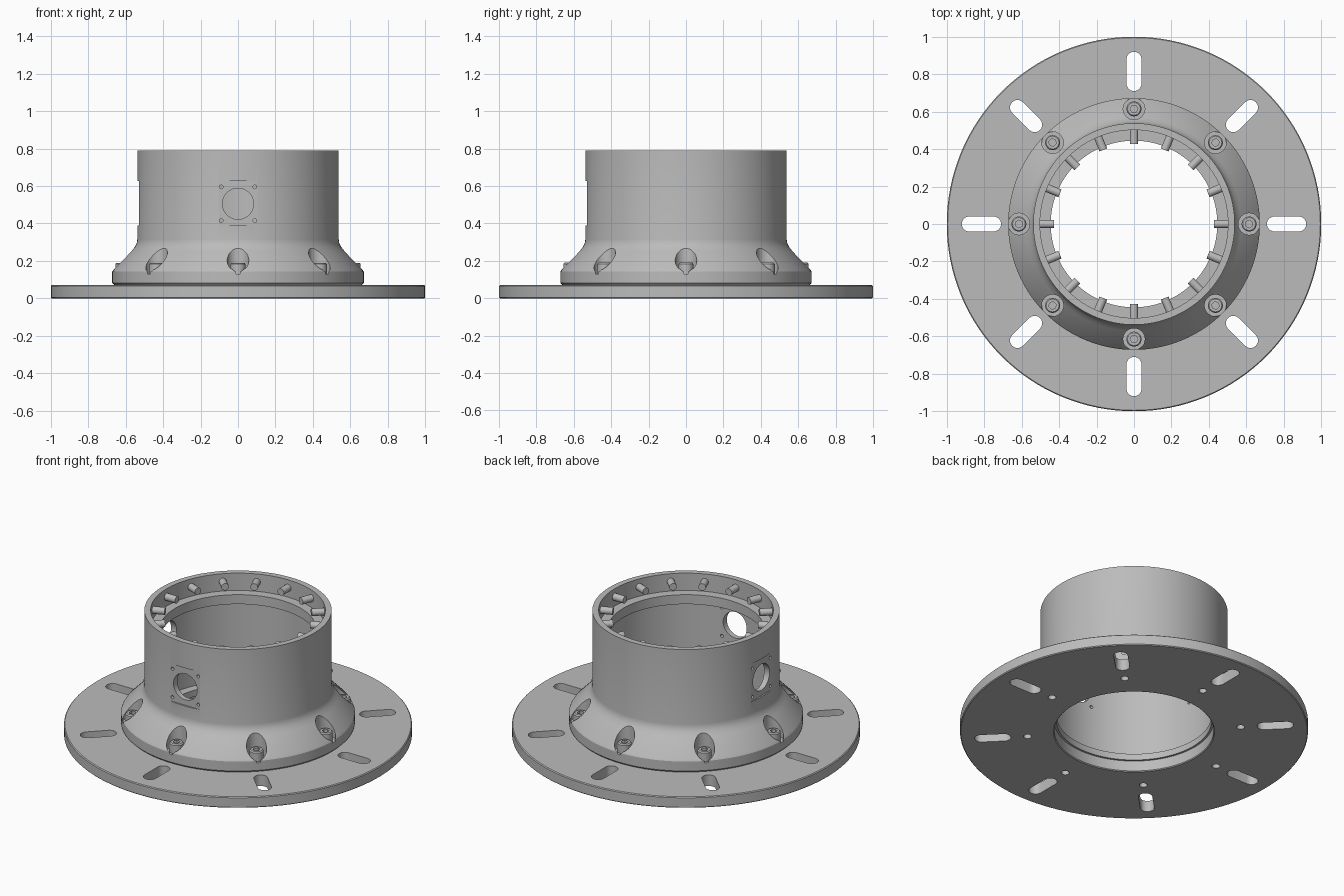
import bpy
import bmesh
from math import cos, sin, pi, radians
from mathutils import Matrix, Vector

cube = bpy.data.objects.get("Cube")
if cube:
    bpy.data.objects.remove(cube, do_unlink=True)

# One machined metal colour
metal = bpy.data.materials.new("machined_grey")
metal.use_nodes = True
GREY = (0.5, 0.5, 0.5, 1)
metal.diffuse_color = GREY
metal.node_tree.nodes["Principled BSDF"].inputs["Base Color"].default_value = GREY

EIGHTHS = [i * pi / 4 for i in range(8)]
SIXTEENTHS = [i * pi / 8 for i in range(16)]
BOLT_R = 0.615


def make_object(name, bm):
    bmesh.ops.recalc_face_normals(bm, faces=bm.faces)
    mesh = bpy.data.meshes.new(name)
    bm.to_mesh(mesh)
    bm.free()
    obj = bpy.data.objects.new(name, mesh)
    bpy.context.collection.objects.link(obj)
    mesh.materials.append(metal)
    return obj


def lathe(bm, profile, steps, offset=(0, 0, 0)):
    """Revolve a closed (radius, z) outline about a vertical axis."""
    off = Vector(offset)
    verts = [bm.verts.new(Vector((r, 0, z)) + off) for r, z in profile]
    edges = [bm.edges.new((a, b)) for a, b in zip(verts, verts[1:] + verts[:1])]
    bmesh.ops.spin(bm, geom=verts + edges, cent=off, axis=(0, 0, 1),
                   angle=2 * pi, steps=steps, use_merge=True)
    bmesh.ops.remove_doubles(bm, verts=bm.verts, dist=1e-5)


def cylinder(bm, radius, length, matrix, sides=32):
    bmesh.ops.create_cone(bm, cap_ends=True, segments=sides, radius1=radius,
                          radius2=radius, depth=length, matrix=matrix)


def post(bm, radius, z0, z1, angle, sides=32):
    """Vertical cylinder on the bolt circle."""
    place = Matrix.Rotation(angle, 4, 'Z') @ Matrix.Translation((BOLT_R, 0, (z0 + z1) / 2))
    cylinder(bm, radius, z1 - z0, place, sides)


def radial(angle, distance, side=0, z=0):
    """Matrix that points a cylinder outward along the given direction."""
    return (Matrix.Rotation(angle, 4, 'Z') @ Matrix.Translation((distance, side, z))
            @ Matrix.Rotation(pi / 2, 4, 'Y'))


def slot(bm, angle, r0, r1, half_width, height):
    """Round-ended slot prism lying along a radius."""
    outline = []
    for centre, start in ((r1 - half_width, -pi / 2), (r0 + half_width, pi / 2)):
        for i in range(13):
            a = start + pi * i / 12
            outline.append((centre + half_width * cos(a), half_width * sin(a), -height))
    turn = Matrix.Rotation(angle, 3, 'Z')
    face = bm.faces.new([bm.verts.new(turn @ Vector(p)) for p in outline])
    top = bmesh.ops.extrude_face_region(bm, geom=[face])["geom"]
    bmesh.ops.translate(bm, vec=(0, 0, 2 * height),
                        verts=[v for v in top if isinstance(v, bmesh.types.BMVert)])


def cut(obj, bm):
    cutter = make_object("cutter", bm)
    cutter.hide_render = True
    mod = obj.modifiers.new("cut", 'BOOLEAN')
    mod.operation = 'DIFFERENCE'
    mod.solver = 'EXACT'
    mod.object = cutter
    bpy.context.view_layer.objects.active = obj
    bpy.ops.object.modifier_apply(modifier=mod.name)
    bpy.data.objects.remove(cutter, do_unlink=True)


def smooth(obj):
    bpy.ops.object.select_all(action='DESELECT')
    obj.select_set(True)
    bpy.context.view_layer.objects.active = obj
    bpy.ops.object.shade_smooth_by_angle(angle=radians(25))


# Base flange with slots and bolt holes
bm = bmesh.new()
lathe(bm, [(0.463, 0), (0.995, 0), (1, 0.005), (1, 0.065), (0.995, 0.07),
           (0.458, 0.07), (0.458, 0.005)], 128)
flange = make_object("base_flange", bm)
bm = bmesh.new()
for a in EIGHTHS:
    slot(bm, a, 0.71, 0.92, 0.04, 0.2)
    post(bm, 0.023, -0.1, 0.2, a)
cut(flange, bm)

# Housing: flared foot, straight wall, bore with an inner lip
bm = bmesh.new()
lathe(bm, [(0.445, 0.07), (0.66, 0.07), (0.672, 0.082), (0.672, 0.142), (0.666, 0.153),
           (0.572, 0.25), (0.552, 0.273), (0.541, 0.295), (0.538, 0.315),
           (0.538, 0.79), (0.502, 0.79), (0.502, 0.68), (0.445, 0.68),
           (0.445, 0.62), (0.497, 0.62), (0.497, 0.11), (0.445, 0.11)], 128)
housing = make_object("housing", bm)

# Bolt pockets in the flare
bm = bmesh.new()
for a in EIGHTHS:
    post(bm, 0.058, 0.13, 0.5, a)
cut(housing, bm)
bm = bmesh.new()
for a in EIGHTHS:
    post(bm, 0.023, 0.0, 0.2, a)
cut(housing, bm)

# Flat connector pads on the front and right, then their openings
PADS = (-pi / 2, pi)
bm = bmesh.new()
for a in PADS:
    place = Matrix.Rotation(a, 4, 'Z') @ Matrix.Translation((0.628, 0, 0.508))
    bmesh.ops.create_cube(bm, size=1, matrix=place @ Matrix.Diagonal((0.2, 0.3, 0.24, 1)))
cut(housing, bm)
bm = bmesh.new()
for a in PADS:
    cylinder(bm, 0.083, 0.3, radial(a, 0.5, 0, 0.505), 48)
    for side in (-0.09, 0.09):
        for z in (0.415, 0.595):
            cylinder(bm, 0.01, 0.3, radial(a, 0.5, side, z), 16)
cut(housing, bm)

# Locating pins around the inside of the rim
bm = bmesh.new()
for a in SIXTEENTHS:
    cylinder(bm, 0.022, 0.09, radial(a, 0.473, 0, 0.74), 24)
pins = make_object("rim_pins", bm)

# Socket head bolts
bm = bmesh.new()
for a in EIGHTHS:
    lathe(bm, [(0, 0.03), (0.022, 0.03), (0.022, 0.13), (0.04, 0.13), (0.04, 0.183),
               (0.034, 0.19), (0, 0.19)], 32,
          (BOLT_R * cos(a), BOLT_R * sin(a), 0))
bolts = make_object("socket_bolts", bm)
bm = bmesh.new()
for a in EIGHTHS:
    post(bm, 0.021, 0.165, 0.25, a, 6)
cut(bolts, bm)

for part in (flange, housing, pins, bolts):
    smooth(part)
